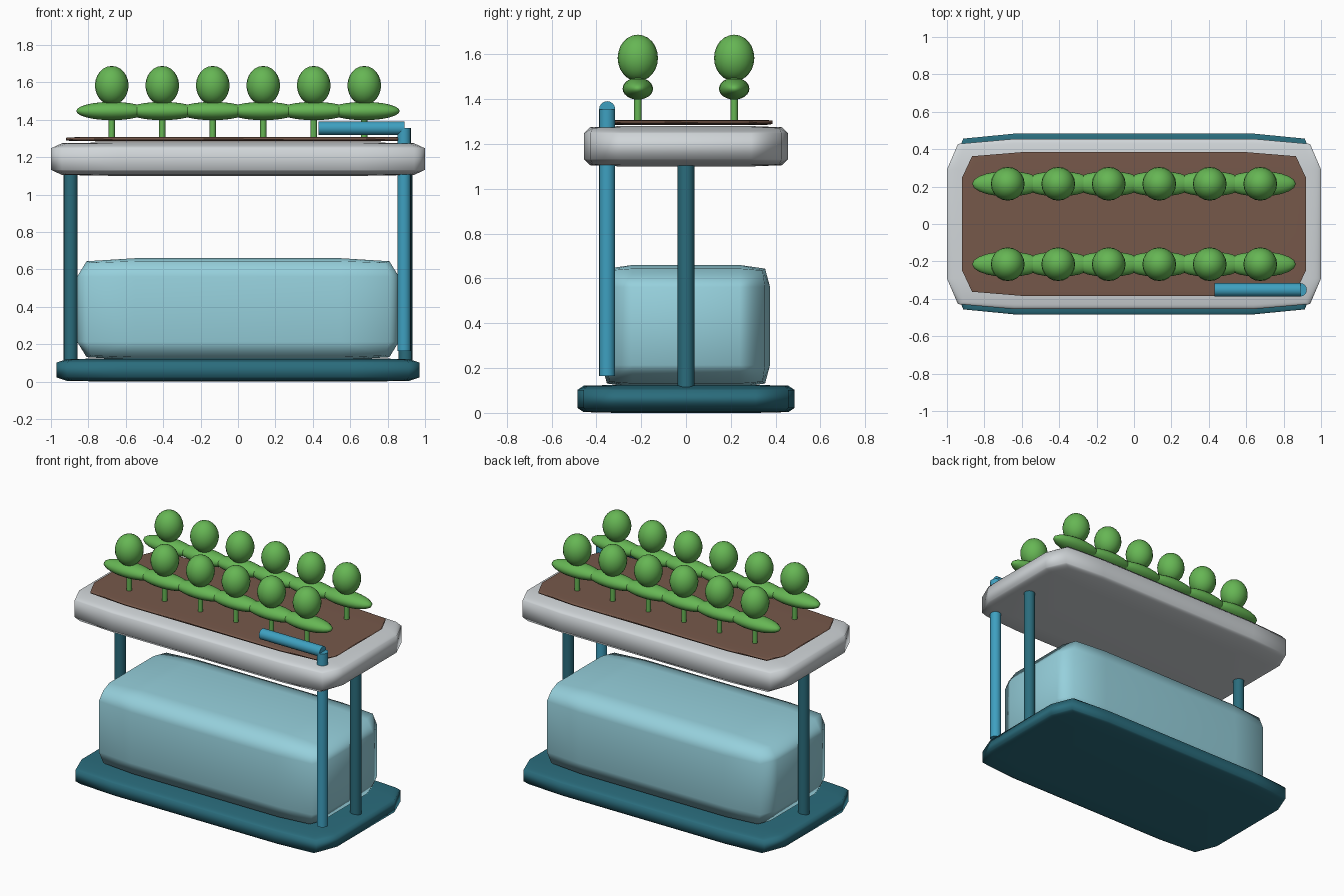
import bpy
import math

cube = bpy.data.objects.get("Cube")
if cube:
    bpy.data.objects.remove(cube, do_unlink=True)


def material(name, *rgb):
    # display colour to linear colour
    col = [(c / 255 / 12.92 if c < 10 else ((c / 255 + 0.055) / 1.055) ** 2.4) for c in rgb] + [1]
    m = bpy.data.materials.new(name)
    m.use_nodes = True
    m.diffuse_color = col
    m.node_tree.nodes["Principled BSDF"].inputs["Base Color"].default_value = col
    return m


TEAL = material("dark_teal", 42, 108, 124)
AQUA = material("pale_aqua", 150, 208, 220)
BLUE = material("pipe_blue", 62, 160, 192)
GREY = material("light_grey", 208, 213, 216)
SOIL = material("soil_brown", 118, 88, 74)
LEAF = material("leaf_green", 102, 182, 84)


def finish(name, mat):
    ob = bpy.context.object
    ob.name = name
    ob.data.materials.append(mat)
    return ob


def soft_box(name, mat, size, z0, z1):
    # the bevel acts on the unit cube, so it stretches with the box
    bpy.ops.mesh.primitive_cube_add(size=1, location=(0, 0, (z0 + z1) / 2))
    ob = finish(name, mat)
    ob.scale = (size[0], size[1], z1 - z0)
    bev = ob.modifiers.new("soft_edges", "BEVEL")
    bev.width = 0.18
    bev.segments = 2
    bev.profile = 0.7
    bev.limit_method = "NONE"
    bpy.ops.object.shade_smooth()
    return ob


def rod(name, mat, radius, length, loc, rot=(0, 0, 0), sides=16):
    bpy.ops.mesh.primitive_cylinder_add(vertices=sides, radius=radius, depth=length,
                                        location=loc, rotation=rot)
    finish(name, mat)
    bpy.ops.object.shade_smooth_by_angle(angle=math.radians(40))


def ellipsoid(name, mat, radii, loc):
    bpy.ops.mesh.primitive_uv_sphere_add(segments=20, ring_count=12, radius=1, location=loc)
    finish(name, mat).scale = radii
    bpy.ops.object.shade_smooth()


# stand, tank, planter tray and soil bed
soft_box("base", TEAL, (1.94, 0.97), 0, 0.125)
soft_box("water_tank", AQUA, (1.72, 0.75), 0.115, 0.66)
soft_box("planter_tray", GREY, (2.0, 0.91), 1.1, 1.28)
soft_box("soil_bed", SOIL, (1.84, 0.77), 1.285, 1.308)

# posts holding the tray
for side, x in (("left", 0.895), ("right", -0.895)):
    rod("post_" + side, TEAL, 0.037, 1.02, (x, 0, 0.62))

# feed pipe
rod("riser_pipe", BLUE, 0.036, 1.19, (0.888, -0.352, 0.76))
rod("outlet_pipe", BLUE, 0.036, 0.46, (0.66, -0.352, 1.355), (0, math.pi / 2, 0))

# two rows of plants
for row, y in (("front", -0.215), ("back", 0.215)):
    for i in range(6):
        x = (i - 2.5) * 0.27
        tag = f"{row}_{i + 1}"
        rod("stem_" + tag, LEAF, 0.017, 0.2, (x, y, 1.4), sides=10)
        ellipsoid("lower_leaves_" + tag, LEAF, (0.19, 0.068, 0.049), (x, y, 1.447))
        ellipsoid("crown_" + tag, LEAF, (0.09, 0.09, 0.104), (x, y, 1.584))
